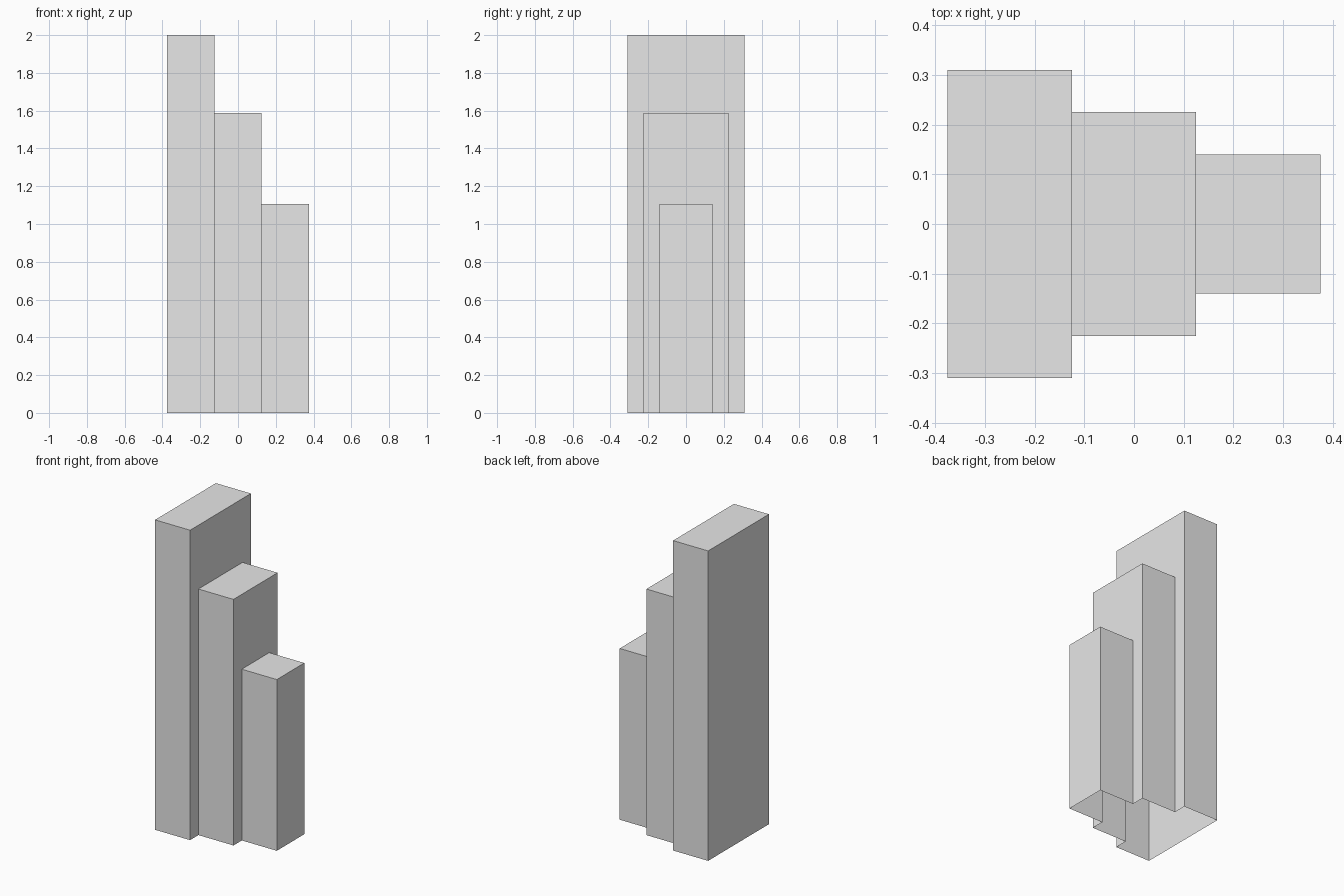
import bpy
import bmesh

old = bpy.data.objects.get("Cube")
if old:
    bpy.data.objects.remove(old, do_unlink=True)

# Single light grey material
grey = bpy.data.materials.new("light_grey")
grey.use_nodes = True
colour = (0.8, 0.8, 0.8, 1.0)
grey.diffuse_color = colour
grey.node_tree.nodes["Principled BSDF"].inputs["Base Color"].default_value = colour

WIDTH = 0.25  # size of each tower along x


def arch(half, height):
    """Outline of a tower end, open at the ground."""
    return [(-half, 0), (-half, height), (half, height), (half, 0)]


def tower(name, left, half, height, inner=None, back=False):
    """Open-bottomed tower; its right wall leaves a hole for the next tower."""
    right = left + WIDTH
    bm = bmesh.new()
    outline = arch(half, height)
    near = [bm.verts.new((left, y, z)) for y, z in outline]
    far = [bm.verts.new((right, y, z)) for y, z in outline]
    # Front wall, roof and back wall
    for i in range(len(outline) - 1):
        bm.faces.new((near[i], near[i + 1], far[i + 1], far[i]))
    # Right wall, stepped around the next tower
    hole = [bm.verts.new((right, y, z)) for y, z in reversed(arch(*inner))] if inner else []
    bm.faces.new(far + hole)
    if back:
        bm.faces.new(near)
    bmesh.ops.recalc_face_normals(bm, faces=bm.faces[:])
    # Face every wall away from the tower's core
    for face in bm.faces:
        face.normal_update()
        centre = face.calc_center_median()
        centre.x -= left + WIDTH / 2
        centre.z -= height / 2
        if abs(face.normal.x) > 0.5:
            outward = face.normal.x * centre.x
        else:
            outward = face.normal.y * centre.y + face.normal.z * centre.z
        if outward < 0:
            face.normal_flip()
    mesh = bpy.data.meshes.new(name)
    bm.to_mesh(mesh)
    bm.free()
    mesh.materials.append(grey)
    bpy.context.collection.objects.link(bpy.data.objects.new(name, mesh))


# Three towers stepping down towards +x
sizes = [("tall_tower", 0.31, 2.0), ("middle_tower", 0.225, 1.588), ("short_tower", 0.14, 1.105)]
for i, (name, half, height) in enumerate(sizes):
    following = sizes[i + 1][1:] if i + 1 < len(sizes) else None
    tower(name, (i - 1.5) * WIDTH, half, height, following, back=(i == 0))
